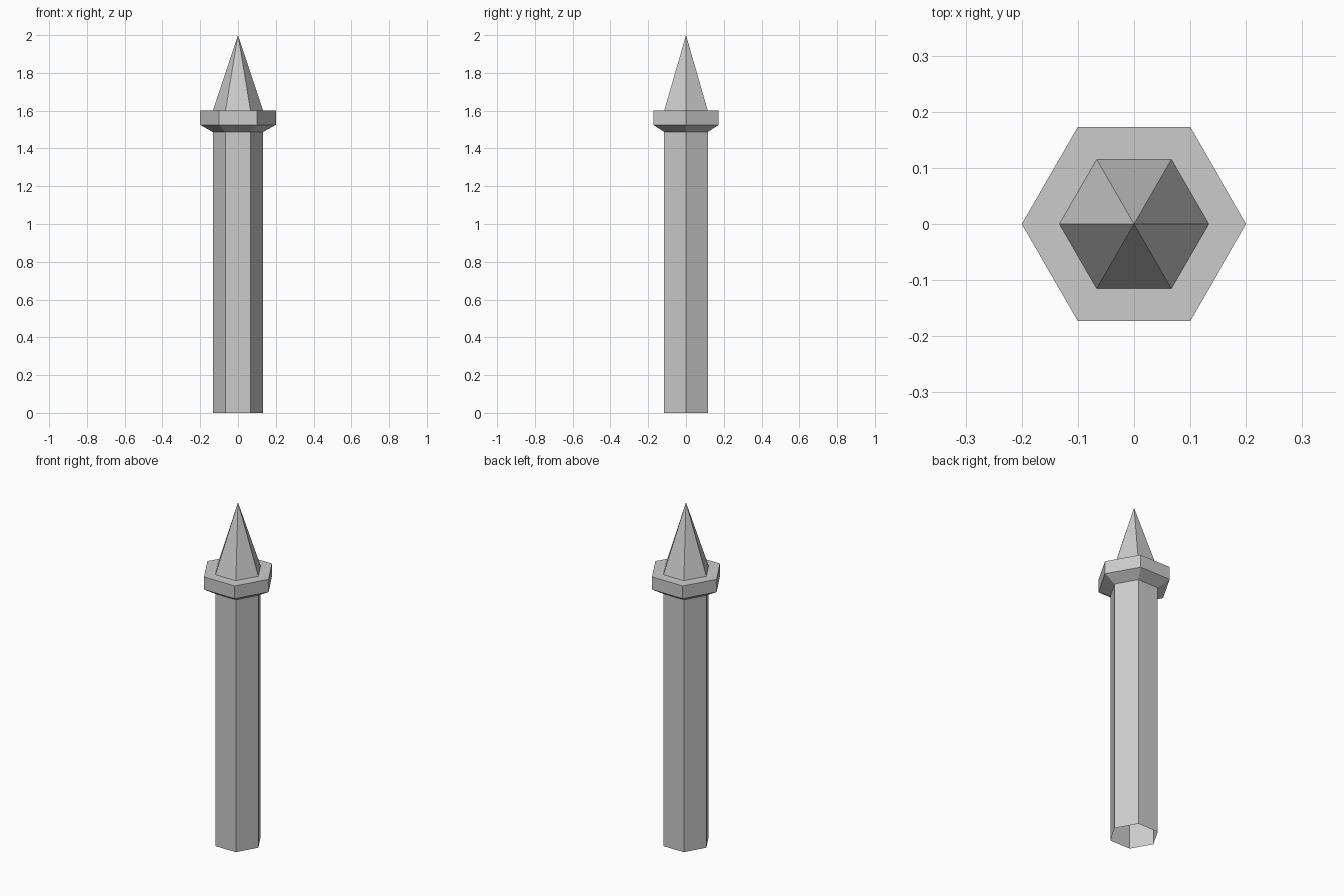
import bpy
import bmesh
from math import cos, sin, tau

cube = bpy.data.objects.get("Cube")
if cube:
    bpy.data.objects.remove(cube, do_unlink=True)

SIDES = 6
SHAFT_R, COLLAR_R = 0.133, 0.2

# Single pale grey stone colour
stone = bpy.data.materials.new("pale_grey")
stone.use_nodes = True
stone.diffuse_color = (0.6, 0.6, 0.6, 1)
stone.node_tree.nodes["Principled BSDF"].inputs["Base Color"].default_value = stone.diffuse_color


def hex_lathe(name, profile):
    """Sweep (radius, height) points around z with flat sides; radius 0 makes a tip."""
    bm = bmesh.new()
    rings = []
    for r, z in profile:
        count = SIDES if r else 1
        rings.append([bm.verts.new((r * cos(tau * i / SIDES), r * sin(tau * i / SIDES), z))
                      for i in range(count)])
    for low, high in zip(rings, rings[1:]):
        for i in range(SIDES):
            j = (i + 1) % SIDES
            upper = [high[0]] if len(high) == 1 else [high[j], high[i]]
            bm.faces.new([low[i], low[j]] + upper)
    mesh = bpy.data.meshes.new(name)
    bm.to_mesh(mesh)
    bm.free()
    mesh.materials.append(stone)
    obj = bpy.data.objects.new(name, mesh)
    bpy.context.collection.objects.link(obj)
    return obj


# Hollow shaft, open at the foot
hex_lathe("shaft", [(SHAFT_R, 0), (SHAFT_R, 1.487)])
# Flared collar with a flat ledge on top
hex_lathe("collar", [(SHAFT_R, 1.487), (COLLAR_R, 1.525), (COLLAR_R, 1.6), (SHAFT_R, 1.6)])
# Pointed spire
hex_lathe("spire", [(SHAFT_R, 1.6), (0, 2)])
